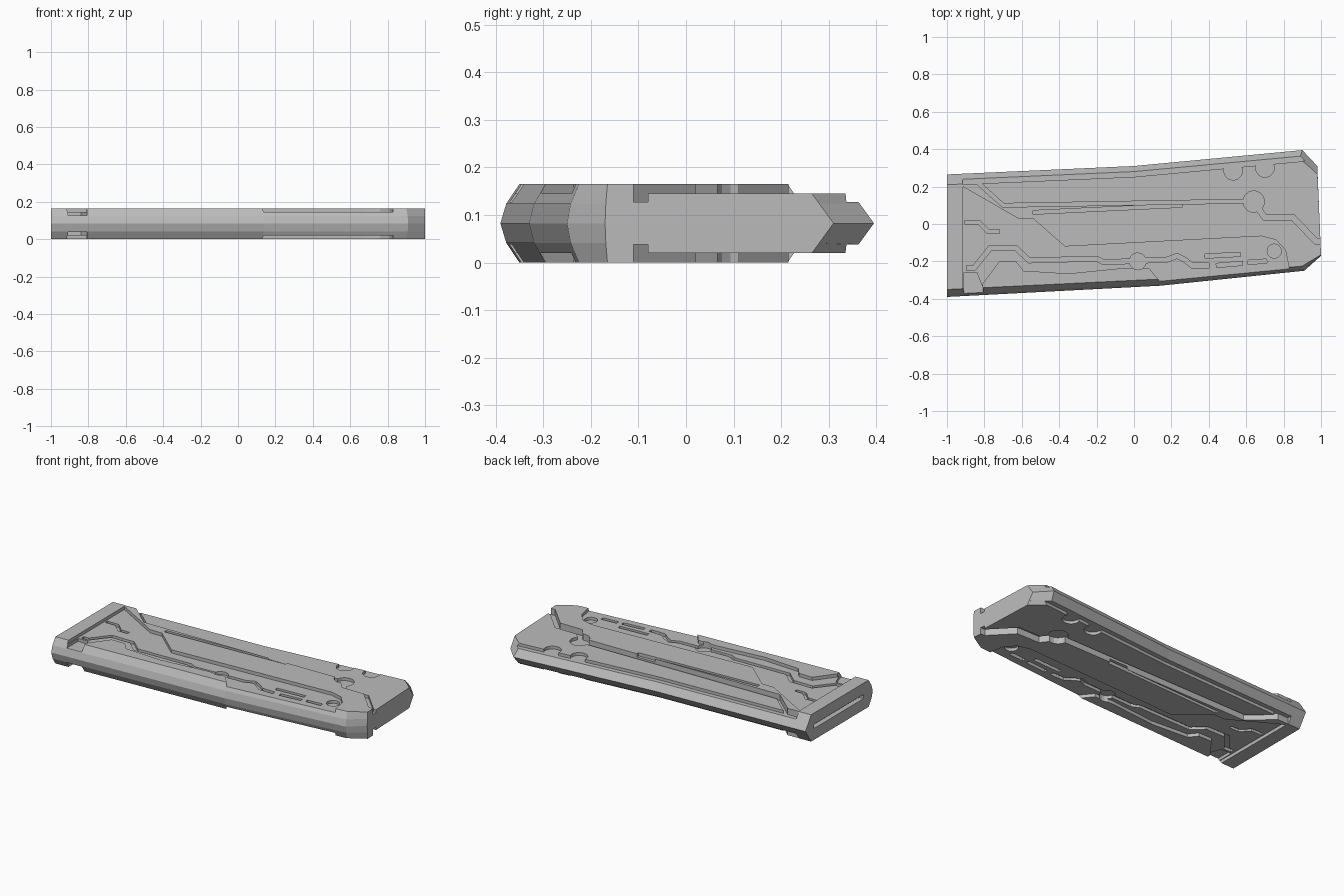
import bpy, bmesh, math
from mathutils import Vector

cube = bpy.data.objects.get("Cube")
if cube:
    bpy.data.objects.remove(cube)

H = 0.165          # full thickness
MID = H / 2
DECK = 0.145       # shallow recess level
CHANNEL = 0.127    # deep groove level

grey = bpy.data.materials.new("plain grey")
grey.use_nodes = True
colour = (0.5, 0.5, 0.5, 1)
grey.diffuse_color = colour
grey.node_tree.nodes["Principled BSDF"].inputs["Base Color"].default_value = colour


def make_object(name, bm):
    bmesh.ops.recalc_face_normals(bm, faces=bm.faces)
    mesh = bpy.data.meshes.new(name)
    bm.to_mesh(mesh)
    bm.free()
    mesh.materials.append(grey)
    obj = bpy.data.objects.new(name, mesh)
    bpy.context.collection.objects.link(obj)
    return obj


def loft(bm, rings):
    loops = [[bm.verts.new(p) for p in ring] for ring in rings]
    n = len(loops[0])
    for a, b in zip(loops, loops[1:]):
        for i in range(n):
            j = (i + 1) % n
            bm.faces.new((a[i], a[j], b[j], b[i]))
    bm.faces.new(loops[0])
    bm.faces.new(loops[-1])


# Body: tapered outline with pointed back edge and softly rounded front edge
rim = [(-1, .265), (0, .31), (.9, .395), (.98, .31),
       (1, -.17), (.91, -.25), (.14, -.33), (-1, -.39)]
top = [(-1, .21), (0, .255), (.88, .335), (.982, .25),
       (1, -.165), (.9, -.225), (.13, -.295), (-1, -.35)]


def ring(level):
    out = []
    for i, (a, b) in enumerate(zip(rim, top)):
        t = abs(level) if i < 4 else abs(level) ** 1.7
        p = Vector(a).lerp(Vector(b), t)
        out.append((p.x, p.y, MID + level * MID))
    return out


bm = bmesh.new()
loft(bm, [ring(s) for s in (-1, -.5, 0, .5, 1)])
body = make_object("magazine_body", bm)


def cut(name, bm):
    cutter = make_object(name, bm)
    cutter.hide_render = True
    cutter.hide_viewport = True
    cutter.display_type = 'WIRE'
    mod = body.modifiers.new(name, 'BOOLEAN')
    mod.operation = 'DIFFERENCE'
    mod.solver = 'EXACT'
    mod.object = cutter


def recess(name, pts, floor):
    """Cut the same shape into the upper and lower faces."""
    bm = bmesh.new()
    for lo, hi in ((floor, .3), (-.3 + H, H - floor)):
        loft(bm, [[(x, y, z) for x, y in pts] for z in (lo, hi)])
    cut(name, bm)


def groove(name, path, width, floor):
    """Recess following a mitred path."""
    pts = [Vector(p) for p in path]
    left, right = [], []
    for i, p in enumerate(pts):
        a = (p - pts[i - 1]).normalized() if i else None
        b = (pts[i + 1] - p).normalized() if i < len(pts) - 1 else None
        a, b = a or b, b or a
        na, nb = Vector((-a.y, a.x)), Vector((-b.y, b.x))
        m = (na + nb).normalized()
        m *= width / 2 / m.dot(na)
        left.append(p + m)
        right.append(p - m)
    recess(name, [tuple(p) for p in left + right[::-1]], floor)


def disc(name, x, y, r, floor):
    recess(name, [(x + r * math.cos(k * math.tau / 16 + .1),
                   y + r * math.sin(k * math.tau / 16 + .1)) for k in range(16)], floor)


# Back deck, lower than the central panel
recess("back_deck", [(-.92, .6), (-.92, .24), (-.86, .235), (-.7, .09), (.58, .12),
                     (.66, .07), (.7, .02), (.85, .02), (.98, -.11), (1.1, -.11),
                     (1.1, .6)], DECK)

# Front deck around the raised front panel and below the central panel
recess("front_deck", [(-.915, .2), (-.62, .03), (-.54, .03), (-.37, -.12), (.68, -.065),
                      (.76, -.085), (.81, -.14), (.83, -.24), (.83, -.6), (.14, -.6),
                      (.14, -.31), (.08, -.235), (-.05, -.235), (-.35, -.265),
                      (-.59, -.25), (-.63, -.2), (-.72, -.2), (-.81, -.32),
                      (-.81, -.6), (-.912, -.6)], DECK)

# Ledge along the back edge with two round bites
recess("back_ledge", [(-.918, .212), (0, .252), (.9, .335), (1.1, .36),
                      (1.1, .7), (-.918, .7)], CHANNEL)
for i, (x, y) in enumerate([(.53, .285), (.7, .3)]):
    disc(f"back_bite_{i}", x, y, .05, CHANNEL)

# Notch through the front edge by the end frame
recess("front_notch", [(-.908, -.63), (-.808, -.63), (-.808, -.34),
                       (-.84, -.26), (-.908, -.26)], CHANNEL)

# Grooves
groove("back_groove", [(-.84, .225), (-.7, .1), (.6, .122)], .02, CHANNEL)
groove("end_groove", [(.65, .1), (.7, .035), (.85, .035), (.975, -.095), (1.1, -.095)],
       .03, CHANNEL)
disc("groove_node", .64, .12, .057, CHANNEL)
groove("centre_slot", [(-.54, .062), (.26, .1)], .02, DECK)
groove("left_groove", [(-.905, .01), (-.83, .01), (-.78, -.04), (-.72, -.04)], .02, CHANNEL)
groove("front_groove", [(-.895, -.235), (-.855, -.235), (-.77, -.13), (-.63, -.13),
                        (-.56, -.195), (-.2, -.185), (-.16, -.205), (.18, -.19),
                        (.23, -.17), (.27, -.19), (.31, -.222), (.4, -.222)], .025, CHANNEL)
disc("front_node", .02, -.2, .045, CHANNEL)
groove("upper_dash", [(.38, -.172), (.57, -.162)], .022, CHANNEL)
groove("lower_dash_a", [(.44, -.222), (.58, -.21)], .022, CHANNEL)
groove("lower_dash_b", [(.61, -.205), (.71, -.198)], .022, CHANNEL)
disc("end_node", .75, -.145, .038, CHANNEL)

# Feed slot in the narrow end
bm = bmesh.new()
loft(bm, [[(x, y, z) for y, z in ((-.3, .07), (.18, .07), (.18, .095), (-.3, .095))]
          for x in (-1.1, -.97)])
cut("end_slot", bm)
